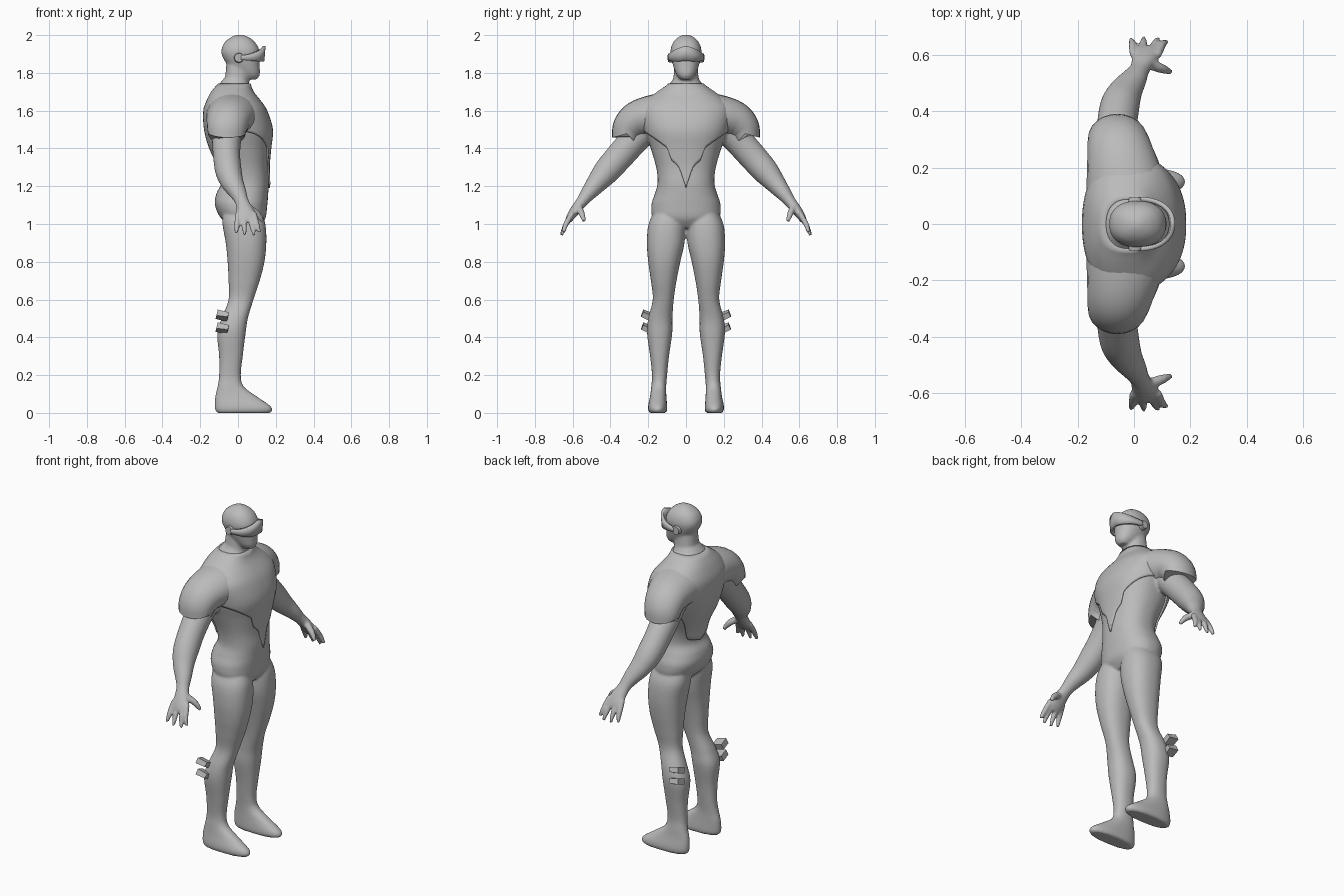
import bpy, bmesh
from math import sin, cos, pi, radians, copysign
from mathutils import Vector, Matrix

if "Cube" in bpy.data.objects:
    bpy.data.objects.remove(bpy.data.objects["Cube"])

grey = bpy.data.materials.new("plain_grey")
grey.use_nodes = True
grey.diffuse_color = (0.5, 0.5, 0.5, 1)
grey.node_tree.nodes["Principled BSDF"].inputs["Base Color"].default_value = (0.5, 0.5, 0.5, 1)


def finish(name, bm, angle=35):
    bmesh.ops.recalc_face_normals(bm, faces=bm.faces)
    mesh = bpy.data.meshes.new(name)
    bm.to_mesh(mesh)
    bm.free()
    obj = bpy.data.objects.new(name, mesh)
    bpy.context.collection.objects.link(obj)
    mesh.materials.append(grey)
    bpy.ops.object.select_all(action="DESELECT")
    obj.select_set(True)
    bpy.context.view_layer.objects.active = obj
    bpy.ops.object.shade_smooth_by_angle(angle=radians(angle))
    return obj


def spline(rows, steps=5):
    """Smooth list of rows running through the given rows."""
    pts = [rows[0]] + list(rows) + [rows[-1]]
    out = []
    for p, a, b, q in zip(pts, pts[1:], pts[2:], pts[3:]):
        for i in range(steps):
            t = i / steps
            out.append([0.5 * (2 * B + (C - A) * t + (2 * A - 5 * B + 4 * C - D) * t * t
                               + (3 * B - A - 3 * C + D) * t ** 3)
                        for A, B, C, D in zip(p, a, b, q)])
    return out + [list(rows[-1])]


def power(v, e):
    return copysign(abs(v) ** (2 / e), v)


def flat_point(row, a, e=2.3, grow=0):
    """Point on a level ring given as height, back, front, inner, outer."""
    z, x0, x1, y0, y1 = row
    return Vector(((x0 + x1) / 2 + ((x1 - x0) / 2 + grow) * power(cos(a), e),
                   (y0 + y1) / 2 + ((y1 - y0) / 2 + grow) * power(sin(a), e), z))


def skin(bm, rings, side=1, caps=True):
    vs = [[bm.verts.new((p[0], p[1] * side, p[2])) for p in r] for r in rings]
    n = len(vs[0])
    for r, s in zip(vs, vs[1:]):
        for i in range(n):
            bm.faces.new((r[i], r[(i + 1) % n], s[(i + 1) % n], s[i]))
    if caps:
        bm.faces.new(vs[0])
        bm.faces.new(vs[-1])
    return vs


def stack(bm, rows, side=1, n=40):
    skin(bm, [[flat_point(r, 2 * pi * i / n) for i in range(n)] for r in spline(rows)], side)


def limb(bm, rows, side=1, n=24, point=0):
    """Tube along x, y, z with two radii; point makes a pointed hem."""
    rows = spline(rows)
    rings = []
    for k, r in enumerate(rows):
        a, b = rows[max(k - 1, 0)], rows[min(k + 1, len(rows) - 1)]
        t = (Vector(b[:3]) - Vector(a[:3])).normalized()
        u = (Vector((1, 0, 0)) - t * t.x).normalized()
        v = t.cross(u)
        f = (k / (len(rows) - 1)) ** 3 * point
        rings.append([Vector(r[:3]) + u * r[3] * cos(w) + v * r[4] * sin(w)
                      + t * f * (abs(sin(w)) - 0.5)
                      for w in (2 * pi * i / n for i in range(n))])
    skin(bm, rings, side)


# Torso, neck and head as level rings
torso = [(z, b, f, -w, w) for z, b, f, w in (
    (.98, -.03, .11, .07), (1.03, -.09, .145, .17), (1.1, -.122, .155, .183),
    (1.16, -.115, .16, .165), (1.22, -.088, .163, .15), (1.3, -.1, .16, .158),
    (1.4, -.145, .168, .187), (1.5, -.172, .177, .22), (1.6, -.176, .147, .24),
    (1.65, -.16, .115, .21), (1.7, -.135, .075, .145), (1.74, -.1, .06, .088),
    (1.77, -.075, .055, .068))]
neck = [(z, b, f, -w, w) for z, b, f, w in (
    (1.7, -.08, .06, .075), (1.78, -.068, .058, .066), (1.86, -.06, .06, .06))]
head = [(z, b, f, -w, w) for z, b, f, w in (
    (1.765, .03, .1, .028), (1.79, -.005, .115, .05), (1.83, -.045, .115, .066),
    (1.88, -.08, .113, .078), (1.92, -.088, .113, .082), (1.96, -.072, .092, .069),
    (1.987, -.04, .06, .044), (2.002, -.005, .025, .014))]

# Leg running into the foot
leg = [(1.08, -.08, .12, .02, .16), (1.0, -.082, .145, .004, .198), (.9, -.065, .15, .008, .207),
       (.8, -.055, .14, .03, .2), (.7, -.05, .115, .05, .186), (.6, -.05, .082, .065, .176),
       (.5, -.087, .052, .072, .2), (.42, -.11, .04, .073, .206), (.3, -.1, .025, .09, .19),
       (.2, -.1, .015, .1, .18), (.14, -.108, .03, .105, .184), (.09, -.12, .095, .104, .19),
       (.04, -.123, .168, .1, .2), (.015, -.12, .182, .1, .2), (0, -.11, .17, .107, .193)]

# Arm running into the palm, then the digits
arm = [(-.05, .18, 1.55, .09, .09), (-.06, .27, 1.45, .078, .078), (-.06, .35, 1.36, .072, .075),
       (-.05, .42, 1.28, .07, .07), (-.03, .47, 1.22, .06, .056), (0, .515, 1.165, .046, .042),
       (.02, .55, 1.12, .036, .031), (.035, .585, 1.075, .044, .027),
       (.043, .61, 1.04, .052, .022), (.045, .625, 1.015, .042, .016)]
digits = [[(x, .6, 1.06, .015, .015), ((x + tx) / 2, .635, 1.0, .015, .015),
           (tx, ty, tz, .009, .009)]
          for x, tx, ty, tz in ((.0, -.01, .656, .95), (.03, .035, .661, .94),
                                (.06, .085, .659, .94), (.083, .115, .648, .955))]
digits.append([(.05, .57, 1.09, .02, .02), (.1, .552, 1.055, .018, .017),
               (.13, .54, 1.015, .01, .01)])

bm = bmesh.new()
for rows in (torso, neck, head):
    stack(bm, rows)
for side in (1, -1):
    stack(bm, leg, side)
    limb(bm, arm, side)
    for d in digits:
        limb(bm, d, side, 12)
body = finish("body", bm)

# Blend the body parts into one smooth skin
remesh = body.modifiers.new("blend", "REMESH")
remesh.mode = "VOXEL"
remesh.voxel_size = 0.0075
remesh.use_smooth_shade = True
relax = body.modifiers.new("relax", "SMOOTH")
relax.factor, relax.iterations = 0.5, 4

# Vest shell with a pointed front hem
front_hem = [(0, 1.19), (.045, 1.3), (.09, 1.34), (.1, 1.4), (.2, 1.49)]
back_hem = [(0, 1.22), (.12, 1.25), (.2, 1.49)]
fine = spline(torso, 10)


def lerp_at(table, x):
    for a, b in zip(table, table[1:]):
        if x <= b[0]:
            t = (x - a[0]) / (b[0] - a[0])
            return [p + (q - p) * t for p, q in zip(a, b)]
    return list(table[-1])


bm = bmesh.new()
columns, levels = 144, 20
rings = []
for k in range(levels + 1):
    ring = []
    for i in range(columns):
        a = 2 * pi * i / columns
        hem = front_hem if cos(a) > 0 else back_hem
        low = lerp_at(hem, abs(power(sin(a), 2.3)) * .2)[1]
        z = low + (1.745 - low) * k / levels
        ring.append(flat_point(lerp_at(fine, z), a, grow=.008))
    rings.append(ring)
skin(bm, rings, caps=False)
vest = finish("vest", bm, 50)
shell = vest.modifiers.new("thickness", "SOLIDIFY")
shell.thickness = 0.012

# Shoulder pads with pointed hems
pad = [(-.02, .06, 1.575, .15, .13), (-.035, .17, 1.573, .135, .112),
       (-.05, .255, 1.552, .118, .1), (-.058, .3, 1.51, .108, .088), (-.06, .318, 1.46, .1, .07)]
for side, label in ((1, "left"), (-1, "right")):
    bm = bmesh.new()
    limb(bm, pad, side, 24, 0.045)
    finish(label + "_shoulder_pad", bm, 40)

    # Ear disc
    bm = bmesh.new()
    bmesh.ops.create_cone(bm, cap_ends=True, segments=24, radius1=.027, radius2=.023, depth=.025,
                          matrix=Matrix.Translation((.005, side * .082, 1.88))
                          @ Matrix.Rotation(-side * pi / 2, 4, "X"))
    finish(label + "_ear_disc", bm)

    # Calf fins flaring outward
    for z, name in ((.515, "upper"), (.447, "lower")):
        bm = bmesh.new()
        bmesh.ops.create_cube(bm, size=1, matrix=Matrix.Translation((-.083, side * .206, z))
                              @ Matrix.Rotation(radians(14), 4, "Y")
                              @ Matrix.Rotation(side * radians(20), 4, "X")
                              @ Matrix.Diagonal((.062, .055, .034, 1)))
        for v in bm.verts:
            if abs(v.co.y) > .206 and v.co.z < z:
                v.co.z += .008
        finish(f"{label}_{name}_calf_fin", bm)

# Visor wrapping the face, peaked in the middle
bm = bmesh.new()
strips = []
for i in range(41):
    a = radians(-88 + 176 * i / 40)
    mid = max(0, cos(a)) ** 1.5
    peak = max(0, 1 - abs(sin(a)))
    top, bottom = 1.893 + .025 * mid + .025 * peak, 1.868 - .018 * mid + .015 * peak
    x, y = .01 + .122 * power(cos(a), 2.3), .089 * power(sin(a), 2.3)
    strips.append([bm.verts.new((x + .006 * t * mid, y, bottom + (top - bottom) * t))
                   for t in (0, .5, 1)])
for r, s in zip(strips, strips[1:]):
    for k in range(2):
        bm.faces.new((r[k], s[k], s[k + 1], r[k + 1]))
visor = finish("visor", bm, 40)
rim = visor.modifiers.new("thickness", "SOLIDIFY")
rim.thickness, rim.offset = 0.016, 0
